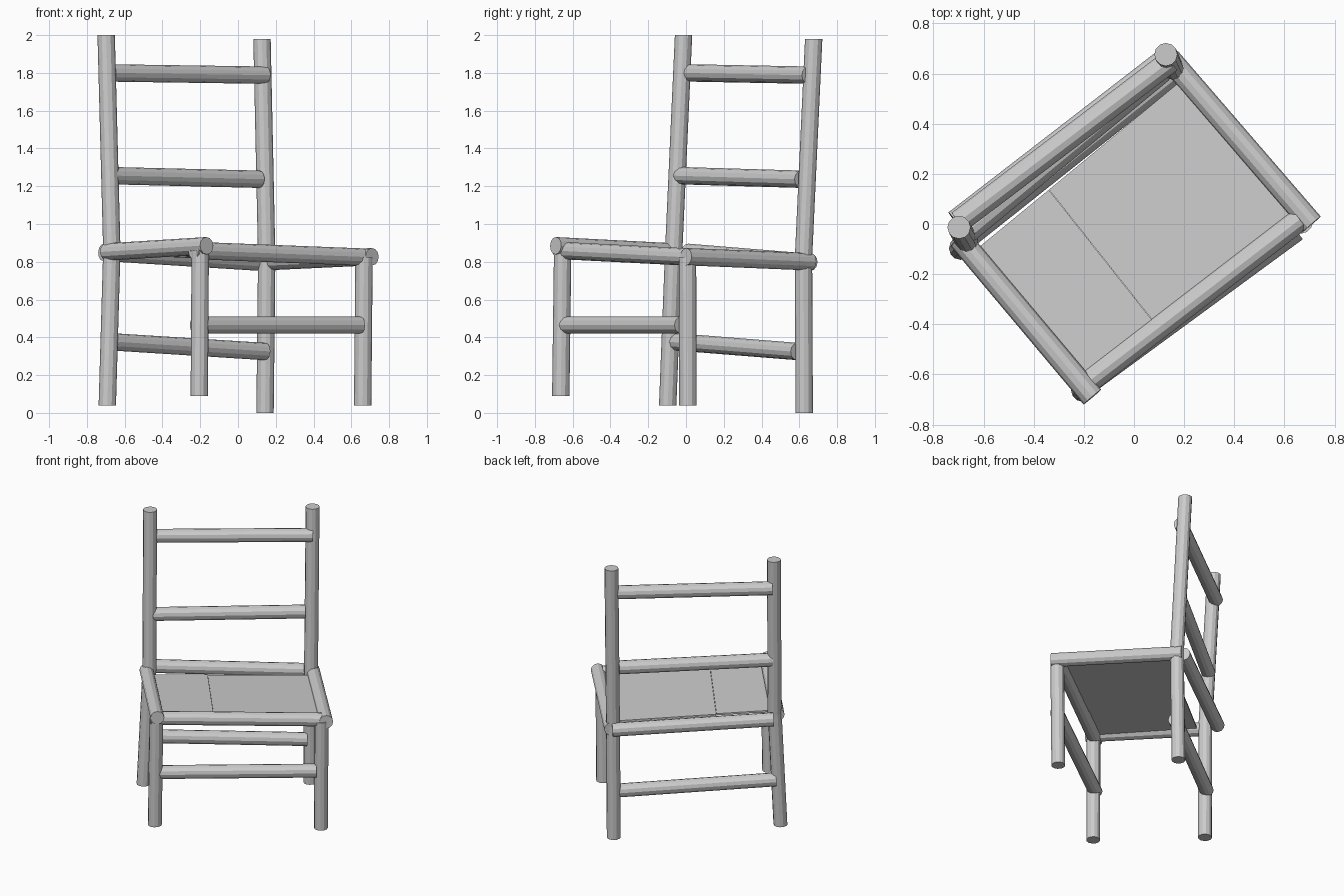
import bpy, bmesh
from math import cos, sin, tau
from mathutils import Vector

if "Cube" in bpy.data.objects:
    bpy.data.objects.remove(bpy.data.objects["Cube"])

R, SIDES = 0.046, 12


def add_object(name, bm):
    bmesh.ops.recalc_face_normals(bm, faces=bm.faces)
    me = bpy.data.meshes.new(name)
    bm.to_mesh(me)
    bm.free()
    ob = bpy.data.objects.new(name, me)
    bpy.context.collection.objects.link(ob)
    return ob


def pole(name, *points, level_ends=False):
    """Faceted round pole swept through points; legs get level end cuts."""
    pts = [Vector(p) for p in points]
    axis = Vector((0, 0, 1)) if level_ends else (pts[-1] - pts[0]).normalized()
    ref = Vector((0, 1, 0)) if level_ends else Vector((0, 0, 1))
    u = axis.cross(ref).normalized()
    v = u.cross(axis)
    bm = bmesh.new()
    rings = [[bm.verts.new(p + R * (u * cos(tau * i / SIDES) + v * sin(tau * i / SIDES)))
              for i in range(SIDES)] for p in pts]
    for a, b in zip(rings, rings[1:]):
        for i in range(SIDES):
            j = (i + 1) % SIDES
            bm.faces.new((a[i], a[j], b[j], b[i]))
    bm.faces.new(rings[0])
    bm.faces.new(rings[-1])
    return add_object(name, bm)


def panel(name, corners, thickness):
    """Thin slab with its top on the given corners."""
    bm = bmesh.new()
    top = [bm.verts.new(c) for c in corners]
    low = [bm.verts.new((c[0], c[1], c[2] - thickness)) for c in corners]
    bm.faces.new(top)
    bm.faces.new(low)
    for i in range(4):
        j = (i + 1) % 4
        bm.faces.new((top[i], top[j], low[j], low[i]))
    return add_object(name, bm)


# Legs: the back pair bends at the seat
pole("back_leg_left", (-0.692, -0.097, 0.04), (-0.668, -0.065, 0.86), (-0.698, -0.013, 2.0), level_ends=True)
pole("back_leg_right", (0.143, 0.626, 0.0), (0.152, 0.622, 0.82), (0.127, 0.676, 1.98), level_ends=True)
pole("front_leg_left", (-0.205, -0.663, 0.09), (-0.20, -0.653, 0.86), level_ends=True)
pole("front_leg_right", (0.66, 0.010, 0.04), (0.667, 0.008, 0.825), level_ends=True)

# Seat frame
pole("seat_rail_left", (-0.166, -0.69, 0.885), (-0.695, -0.06, 0.852))
pole("seat_rail_right", (0.71, 0.0, 0.827), (0.14, 0.66, 0.80))
pole("seat_rail_front", (-0.235, -0.67, 0.86), (0.66, 0.017, 0.825))
pole("seat_rail_back", (-0.712, 0.01, 0.85), (0.13, 0.66, 0.797))

# Lower stretchers
pole("front_stretcher", (-0.228, -0.665, 0.465), (0.646, -0.024, 0.465))
pole("back_stretcher", (-0.68, -0.064, 0.377), (0.143, 0.59, 0.325))

# Backrest rungs
pole("backrest_rung_middle", (-0.67, -0.035, 1.256), (0.112, 0.61, 1.237))
pole("backrest_rung_top", (-0.70, 0.008, 1.80), (0.145, 0.65, 1.788))

# Two seat boards meeting at a seam
panel("seat_board_left", [(-0.64, -0.11, 0.853), (-0.18, -0.64, 0.872),
                          (0.085, -0.40, 0.858), (-0.34, 0.136, 0.84)], 0.012)
panel("seat_board_right", [(-0.339, 0.137, 0.836), (0.086, -0.399, 0.854),
                           (0.67, 0.01, 0.83), (0.174, 0.56, 0.812)], 0.012)
